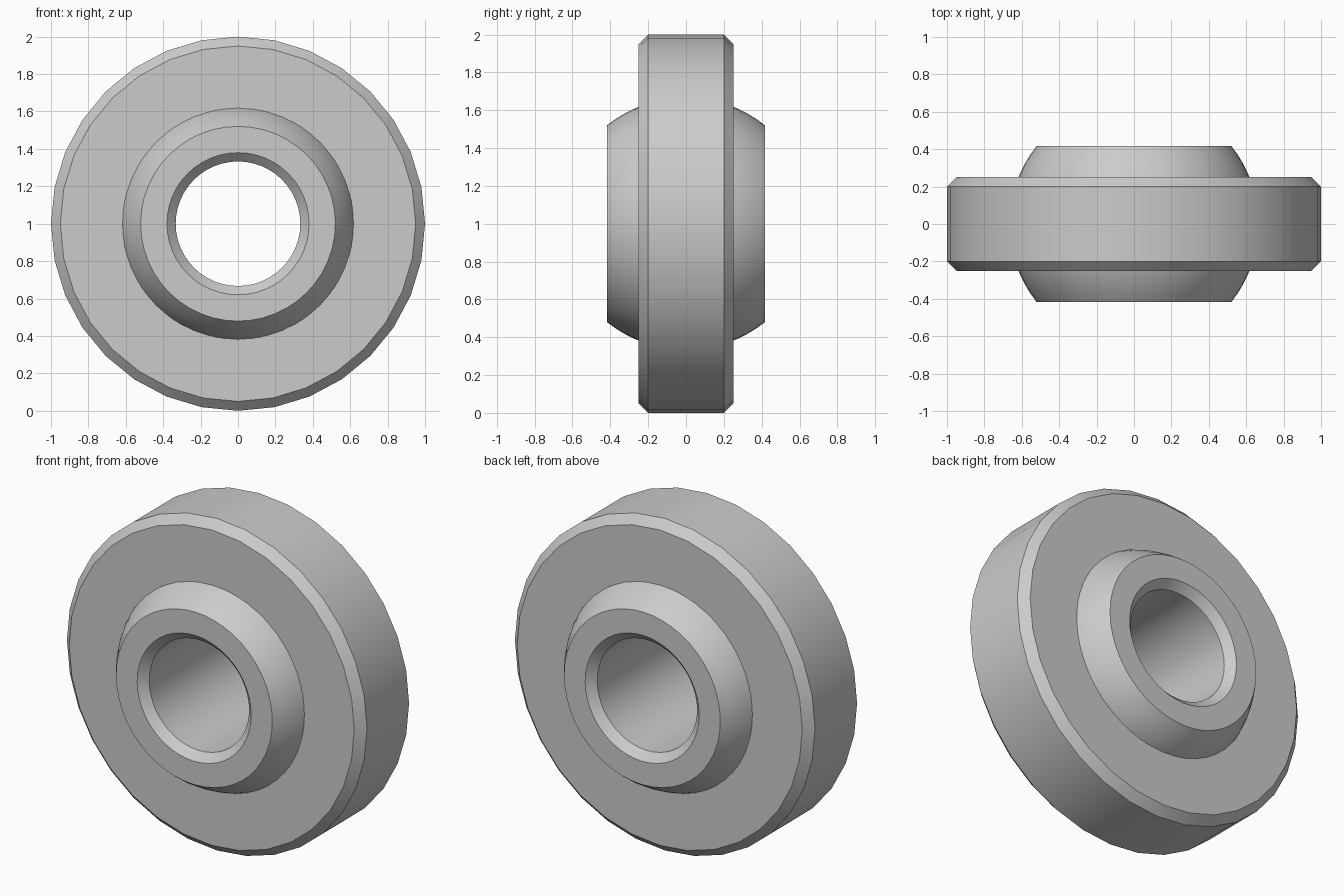
import bpy
import bmesh
import math
from mathutils import Vector

if "Cube" in bpy.data.objects:
    bpy.data.objects.remove(bpy.data.objects["Cube"], do_unlink=True)

steel = bpy.data.materials.new("grey steel")
steel.use_nodes = True
GREY = (0.6, 0.6, 0.6, 1.0)
steel.diffuse_color = GREY
steel.node_tree.nodes["Principled BSDF"].inputs["Base Color"].default_value = GREY

BALL_RADIUS = 0.667


def arc(half_width, steps):
    """Points (radius, y) on the ball's sphere from -half_width to +half_width."""
    end = math.asin(half_width / BALL_RADIUS)
    angles = [end * (2 * i / steps - 1) for i in range(steps + 1)]
    return [(BALL_RADIUS * math.cos(a), BALL_RADIUS * math.sin(a)) for a in angles]


def lathe(name, profile, sides):
    """Revolve a closed (radius, y) profile around the y axis through z = 1."""
    bm = bmesh.new()
    verts = [bm.verts.new((0, y, r)) for r, y in profile]
    edges = [bm.edges.new((v, verts[i - 1])) for i, v in enumerate(verts)]
    bmesh.ops.spin(bm, geom=verts + edges, cent=Vector(), axis=(0, 1, 0),
                   angle=math.tau, steps=sides, use_merge=True)
    bmesh.ops.remove_doubles(bm, verts=bm.verts[:], dist=0.0001)
    bmesh.ops.recalc_face_normals(bm, faces=bm.faces[:])
    mesh = bpy.data.meshes.new(name)
    bm.to_mesh(mesh)
    bm.free()
    mesh.materials.append(steel)
    obj = bpy.data.objects.new(name, mesh)
    obj.location.z = 1
    bpy.context.collection.objects.link(obj)
    bpy.ops.object.select_all(action="DESELECT")
    obj.select_set(True)
    bpy.context.view_layer.objects.active = obj
    bpy.ops.object.shade_smooth_by_angle(angle=math.radians(25))
    return obj


# Outer ring: chamfered rim with a spherical seat inside
rim = [(0.95, 0.25), (1.0, 0.2), (1.0, -0.2), (0.95, -0.25)]
lathe("outer_ring", arc(0.25, 10) + rim, 32)

# Inner ball: truncated sphere with a chamfered bore
bore = [(0.38, 0.417), (0.333, 0.37), (0.333, -0.37), (0.38, -0.417)]
lathe("inner_ball", arc(0.417, 16) + bore, 48)
